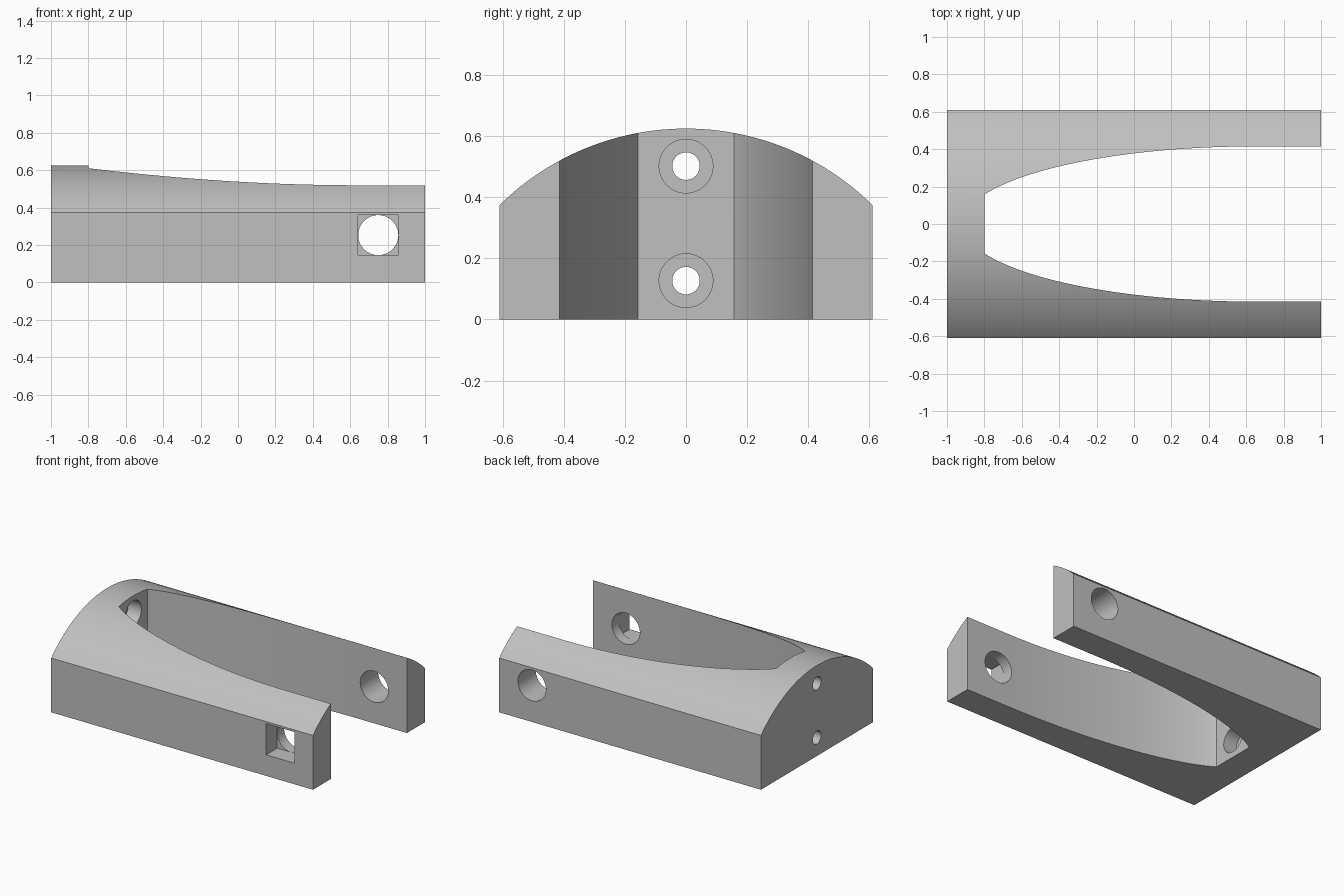
import bpy, bmesh, math
from mathutils import Matrix, Vector

if "Cube" in bpy.data.objects:
    bpy.data.objects.remove(bpy.data.objects["Cube"], do_unlink=True)

grey = bpy.data.materials.new("plain grey")
grey.use_nodes = True
colour = (0.53, 0.53, 0.53, 1)
grey.diffuse_color = colour
grey.node_tree.nodes["Principled BSDF"].inputs["Base Color"].default_value = colour


def add_object(name, bm):
    bmesh.ops.recalc_face_normals(bm, faces=bm.faces)
    mesh = bpy.data.meshes.new(name)
    bm.to_mesh(mesh)
    bm.free()
    mesh.materials.append(grey)
    obj = bpy.data.objects.new(name, mesh)
    bpy.context.collection.objects.link(obj)
    return obj


def prism(name, points, direction):
    bm = bmesh.new()
    face = bm.faces.new([bm.verts.new(p) for p in points])
    new = bmesh.ops.extrude_face_region(bm, geom=[face])["geom"]
    verts = [v for v in new if isinstance(v, bmesh.types.BMVert)]
    bmesh.ops.translate(bm, verts=verts, vec=Vector(direction))
    return add_object(name, bm)


def cylinder(name, centre, axis, radius, length):
    bm = bmesh.new()
    turn = Vector((0, 0, 1)).rotation_difference(Vector(axis)).to_matrix().to_4x4()
    bmesh.ops.create_cone(bm, cap_ends=True, segments=64, radius1=radius, radius2=radius,
                          depth=length, matrix=Matrix.Translation(centre) @ turn)
    return add_object(name, bm)


# Body: straight sides under a shallow arched top
half_width, side_height, top_height = 0.61, 0.375, 0.625
rise = top_height - side_height
radius = (half_width ** 2 + rise ** 2) / (2 * rise)
sweep = math.asin(half_width / radius)
profile = [(-1, -half_width, 0), (-1, half_width, 0)]
for i in range(49):
    a = sweep * (1 - i / 24)
    profile.append((-1, radius * math.sin(a), top_height - radius + radius * math.cos(a)))
body = prism("forked_body", profile, (2, 0, 0))

# Slot: elliptical flare from the end wall into parallel arms
wall_x, flare_x, slot_half, wall_half = -0.8, 0.65, 0.415, 0.157
flare = math.acos(wall_half / slot_half)
length = (flare_x - wall_x) / math.sin(flare)
side = [(flare_x - length * math.sin(flare * (1 - i / 40)),
         slot_half * math.cos(flare * (1 - i / 40))) for i in range(41)]
side.append((1.2, slot_half))
outline = [(x, y, -0.2) for x, y in side] + [(x, -y, -0.2) for x, y in reversed(side)]
cutters = [prism("slot_cutter", outline, (0, 0, 1.2))]

# Bolt holes in the end wall, counterbored from the slot
for label, z in (("lower", 0.127), ("upper", 0.502)):
    cutters.append(cylinder(label + "_bolt_cutter", (-0.9, 0, z), (1, 0, 0), 0.045, 0.5))
    cutters.append(cylinder(label + "_counterbore_cutter", (-0.8, 0, z), (1, 0, 0), 0.088, 0.2))

# Cross hole through both arms, with a square pocket on the front arm
cutters.append(cylinder("cross_hole_cutter", (0.75, 0, 0.253), (0, 1, 0), 0.107, 2))
s = 0.1075
pocket = [(0.75 + i * s, -0.7, 0.253 + k * s) for i, k in ((-1, -1), (1, -1), (1, 1), (-1, 1))]
cutters.append(prism("square_pocket_cutter", pocket, (0, 0.21, 0)))

for cutter in cutters:
    cutter.hide_render = True
    cutter.hide_set(True)
    cut = body.modifiers.new(cutter.name, "BOOLEAN")
    cut.operation = "DIFFERENCE"
    cut.solver = "EXACT"
    cut.object = cutter

# Apply the cuts, drop the helpers and smooth the curved faces
bpy.context.view_layer.objects.active = body
body.select_set(True)
for cutter in cutters:
    bpy.ops.object.modifier_apply(modifier=cutter.name)
    bpy.data.objects.remove(cutter, do_unlink=True)
bpy.ops.object.shade_smooth_by_angle(angle=math.radians(30))
